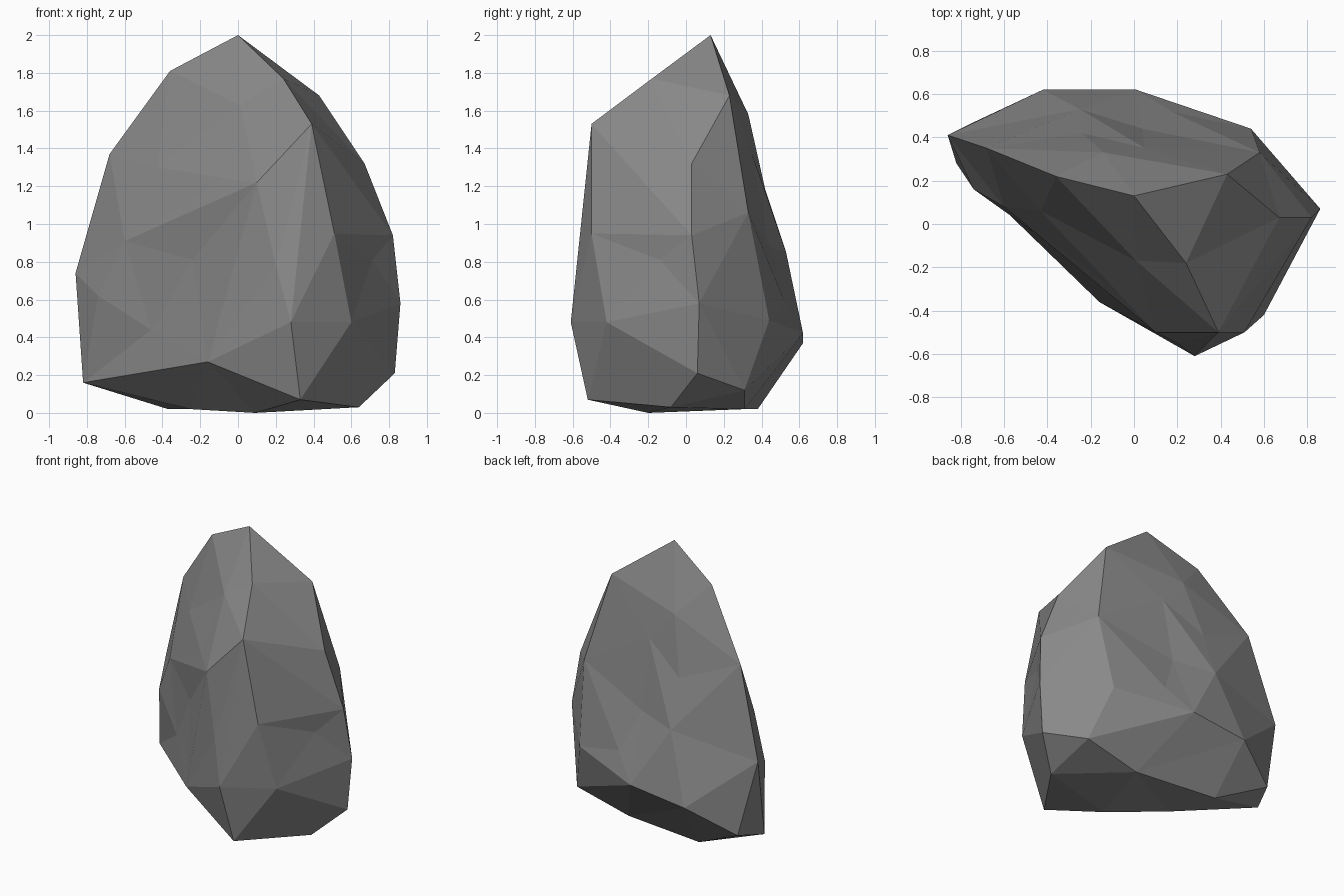
import bpy, bmesh, math
from mathutils import Vector

if "Cube" in bpy.data.objects:
    bpy.data.objects.remove(bpy.data.objects["Cube"])

# corner points of the boulder, grouped by side
CORNERS = [
    # crown
    (0, .13, 2), (-.36, .22, 1.81), (.39, -.5, 1.53), (.43, .23, 1.68), (.24, -.18, 1.77),
    # left edge
    (-.68, .35, 1.37), (-.86, .41, .74), (-.82, .28, .16), (-.74, .47, .2), (-.74, .16, .62),
    # right edge
    (.67, .03, 1.32), (.82, .03, .94), (.86, .07, .58), (.83, .06, .21), (.71, -.14, .81),
    # base
    (.64, -.08, .03), (.09, -.2, 0), (-.37, .38, .02), (.33, -.52, .07), (-.25, .05, .02),
    (.24, .31, .02), (.65, .31, .12),
    # front
    (.28, -.61, .48), (.6, -.42, .48), (.51, -.5, .95), (.1, -.5, 1.22), (.2, -.55, .78),
    (-.16, -.36, .27), (-.46, -.04, .44), (-.6, .08, .91), (-.24, -.2, .81),
    (-.07, -.32, 1.24), (-.43, .06, 1.3), (.01, -.17, 1.63),
    # back
    (-.42, .62, .37), (.01, .62, .42), (.54, .44, .49), (.58, .33, 1.06), (-.14, .33, 1.58),
    (-.24, .42, 1.18), (-.25, .53, .85), (.04, .44, .88), (.05, .35, 1.37), (.17, .52, .59),
]
CENTRE = Vector((.06, .06, .85))
TURN = math.radians(-27)


def on_sphere(p):
    """Even out the boulder's proportions and push the corner onto a unit sphere."""
    d = Vector(p) - CENTRE
    a = d.x * math.cos(TURN) + d.y * math.sin(TURN)
    b = d.y * math.cos(TURN) - d.x * math.sin(TURN)
    return Vector((a / .8, b / .45, d.z)).normalized()


# facets: wrap a hull round the sphere, then move every corner to its real place
bm = bmesh.new()
home = {}
for p in CORNERS:
    home[bm.verts.new(on_sphere(p))] = Vector(p)
bmesh.ops.convex_hull(bm, input=bm.verts[:])
for v in bm.verts:
    v.co = home[v]
bmesh.ops.recalc_face_normals(bm, faces=bm.faces[:])

# turn creased edges outward where the two facets allow it without slivers
for _ in range(4):
    for e in bm.edges[:]:
        if not e.is_valid or len(e.link_faces) != 2 or e.calc_face_angle_signed() > -.15:
            continue
        a, b = [next(v for v in f.verts if v not in e.verts) for f in e.link_faces]
        if bm.edges.get((a, b)):
            continue
        n = (e.link_faces[0].normal + e.link_faces[1].normal).normalized()
        p, q = e.verts
        span = (b.co - a.co).normalized()
        s1 = span.cross(p.co - a.co).dot(n)
        s2 = span.cross(q.co - a.co).dot(n)
        if s1 * s2 < 0 and min(abs(s1), abs(s2)) > .1:
            bmesh.ops.rotate_edges(bm, edges=[e], use_ccw=False)
            bm.normal_update()

bmesh.ops.recalc_face_normals(bm, faces=bm.faces[:])
mesh = bpy.data.meshes.new("boulder")
bm.to_mesh(mesh)
bm.free()
boulder = bpy.data.objects.new("boulder", mesh)
bpy.context.collection.objects.link(boulder)

# dark grey stone
stone = bpy.data.materials.new("dark_stone")
stone.diffuse_color = (.25, .25, .25, 1)
stone.use_nodes = True
stone.node_tree.nodes["Principled BSDF"].inputs["Base Color"].default_value = stone.diffuse_color
mesh.materials.append(stone)
